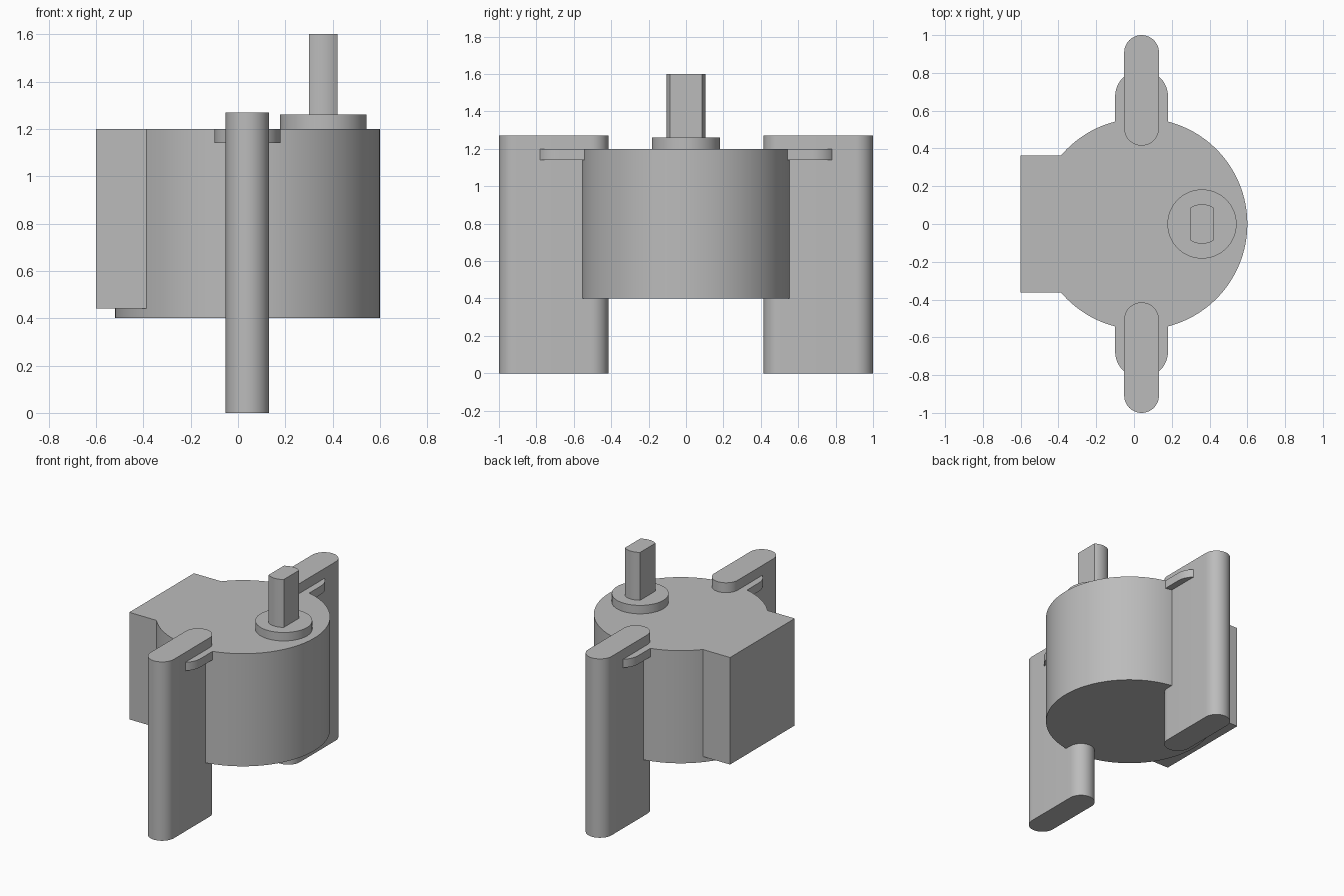
import bpy, bmesh, math

if "Cube" in bpy.data.objects:
    bpy.data.objects.remove(bpy.data.objects["Cube"], do_unlink=True)

CX = 0.04        # axis of the housing and both blades
SHAFT_X = 0.36   # axis of the offset shaft

grey = bpy.data.materials.new("plain grey")
grey.use_nodes = True
grey.diffuse_color = (0.5, 0.5, 0.5, 1)
grey.node_tree.nodes["Principled BSDF"].inputs["Base Color"].default_value = (0.5, 0.5, 0.5, 1)


def arc(cx, cy, r, start, end, n):
    """Points on an arc, angles in degrees, both ends included."""
    angles = [math.radians(start + (end - start) * i / n) for i in range(n + 1)]
    return [(cx + r * math.cos(a), cy + r * math.sin(a)) for a in angles]


def circle(cx, cy, r, n):
    return arc(cx, cy, r, 0, 360, n)[:-1]


def slot(cx, y0, y1, r):
    """Round-ended outline running along y."""
    return arc(cx, y1 - r, r, 0, 180, 24) + arc(cx, y0 + r, r, 180, 360, 24)


def extrude(name, outline, z0, z1):
    bm = bmesh.new()
    face = bm.faces.new([bm.verts.new((x, y, z0)) for x, y in outline])
    top = bmesh.ops.extrude_face_region(bm, geom=[face])["geom"]
    bmesh.ops.translate(bm, vec=(0, 0, z1 - z0),
                        verts=[v for v in top if isinstance(v, bmesh.types.BMVert)])
    bmesh.ops.recalc_face_normals(bm, faces=bm.faces)
    mesh = bpy.data.meshes.new(name)
    bm.to_mesh(mesh)
    bm.free()
    mesh.materials.append(grey)
    obj = bpy.data.objects.new(name, mesh)
    bpy.context.collection.objects.link(obj)
    return obj


def select(obj):
    bpy.ops.object.select_all(action='DESELECT')
    obj.select_set(True)
    bpy.context.view_layer.objects.active = obj


def smooth(obj):
    select(obj)
    bpy.ops.object.shade_smooth_by_angle(angle=math.radians(30))


def merge(target, other):
    """Union other into target."""
    select(target)
    mod = target.modifiers.new("union", 'BOOLEAN')
    mod.operation = 'UNION'
    mod.solver = 'EXACT'
    mod.object = other
    bpy.ops.object.modifier_apply(modifier=mod.name)
    bpy.data.objects.remove(other, do_unlink=True)


# Round housing with the terminal box and two mounting ears fused on
housing = extrude("housing", circle(CX, 0, 0.56, 128), 0.4, 1.2)
box = [(-0.6, -0.363), (-0.2, -0.363), (-0.2, 0.363), (-0.6, 0.363)]
merge(housing, extrude("terminal_box", box, 0.44, 1.2))
merge(housing, extrude("mounting_ears", slot(CX, -0.815, 0.815, 0.14), 1.14, 1.2))
smooth(housing)

# Upright round-edged blades at front and back
smooth(extrude("front_blade", slot(CX, -1.0, -0.415, 0.092), 0, 1.27))
smooth(extrude("back_blade", slot(CX, 0.415, 1.0, 0.092), 0, 1.27))

# Collar and double-flat shaft
smooth(extrude("shaft_collar", circle(SHAFT_X, 0, 0.183, 64), 1.19, 1.26))
flat = math.degrees(math.acos(0.06 / 0.105))
shaft = (arc(SHAFT_X, 0, 0.105, flat, 180 - flat, 12)
         + arc(SHAFT_X, 0, 0.105, 180 + flat, 360 - flat, 12))
smooth(extrude("shaft", shaft, 1.25, 1.6))
